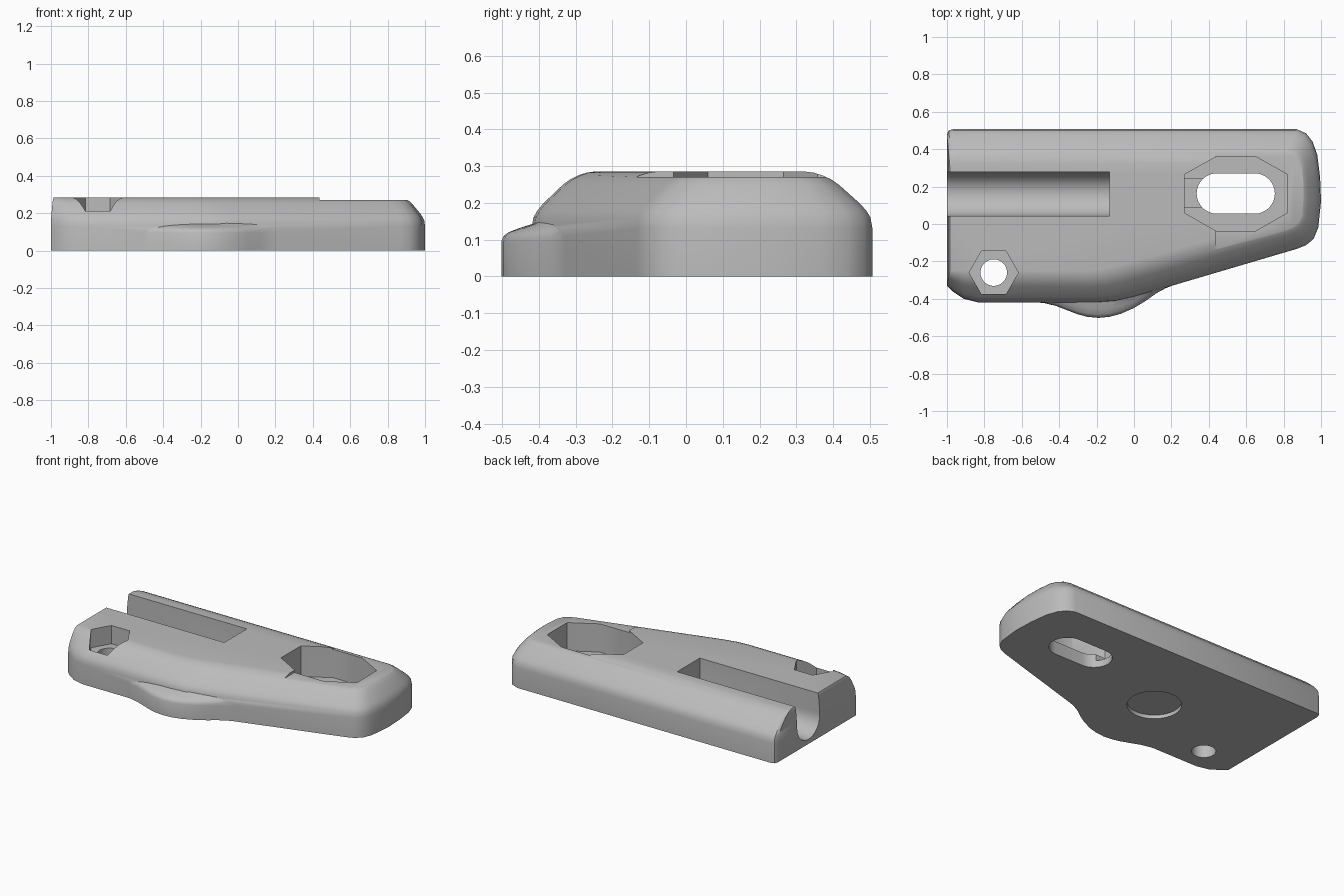
import bpy, bmesh, math

cube = bpy.data.objects.get("Cube")
if cube:
    bpy.data.objects.remove(cube, do_unlink=True)

grey = bpy.data.materials.new("plain grey")
grey.use_nodes = True
colour = (0.5, 0.5, 0.5, 1)
grey.diffuse_color = colour
grey.node_tree.nodes["Principled BSDF"].inputs["Base Color"].default_value = colour


def loft(name, outer, inner, profile):
    """Skin rings that blend from the outer outline to the inner one."""
    bm = bmesh.new()
    rings = []
    for t, z in profile:
        rings.append([bm.verts.new((a[0] + (b[0] - a[0]) * t, a[1] + (b[1] - a[1]) * t, z))
                      for a, b in zip(outer, inner)])
    n = len(outer)
    for low, high in zip(rings, rings[1:]):
        for i in range(n):
            j = (i + 1) % n
            bm.faces.new((low[i], low[j], high[j], high[i]))
    bm.faces.new(rings[0])
    bm.faces.new(rings[-1])
    bmesh.ops.recalc_face_normals(bm, faces=bm.faces)
    mesh = bpy.data.meshes.new(name)
    bm.to_mesh(mesh)
    bm.free()
    obj = bpy.data.objects.new(name, mesh)
    bpy.context.collection.objects.link(obj)
    mesh.materials.append(grey)
    return obj


def prism(name, outline, z0, z1):
    return loft(name, outline, outline, [(0, z0), (0, z1)])


def ngon(x, y, r, n):
    return [(x + r * math.cos(math.tau * i / n), y + r * math.sin(math.tau * i / n)) for i in range(n)]


def box(x0, x1, y0, y1):
    return [(x0, y0), (x1, y0), (x1, y1), (x0, y1)]


def stadium(x0, x1, y, r, n=16):
    points = []
    for i in range(2 * n + 2):
        right = i <= n
        a = math.pi * ((i if right else i - 1) / n - 0.5)
        points.append(((x1 if right else x0) + r * math.cos(a), y + r * math.sin(a)))
    return points


def combine(target, tool, operation):
    mod = target.modifiers.new(tool.name, "BOOLEAN")
    mod.operation = operation
    mod.solver = "EXACT"
    mod.object = tool
    bpy.context.view_layer.objects.active = target
    bpy.ops.object.modifier_apply(modifier=mod.name)
    bpy.data.objects.remove(tool, do_unlink=True)


# Body: base outline paired with the outline of its flat top
pairs = [
    ((-1, -.33), (-.985, -.25)), ((-.97, -.36), (-.96, -.25)), ((-.91, -.4), (-.91, -.25)),
    ((-.83, -.42), (-.83, -.25)), ((-.2, -.42), (-.26, -.25)), ((-.1, -.413), (-.18, -.243)),
    ((0, -.39), (-.1, -.225)), ((.87, -.133), (.78, .015)), ((.92, -.113), (.82, .03)),
    ((.96, -.08), (.845, .05)), ((.985, -.02), (.86, .08)), ((1, .12), (.865, .15)),
    ((.995, .25), (.865, .22)), ((.98, .37), (.86, .28)), ((.955, .44), (.845, .305)),
    ((.92, .485), (.82, .32)), ((.87, .507), (.79, .325)), ((-.97, .507), (-.96, .325)),
    ((-.99, .5), (-.975, .32)), ((-1, .48), (-.985, .31)),
]
body = loft("bracket_body", [p[0] for p in pairs], [p[1] for p in pairs],
            [(0, 0), (0, .13), (.03, .16), (.09, .178), (.18, .197), (.5, .249),
             (.62, .264), (.75, .275), (.88, .282), (1, .285)])

# Low rounded bulge on the front edge
edge = [(-.56, -.415), (-.48, -.423), (-.42, -.437), (-.36, -.46), (-.3, -.483), (-.25, -.496),
        (-.19, -.502), (-.13, -.496), (-.07, -.48), (0, -.449), (.06, -.413), (.12, -.37),
        (.17, -.343), (.25, -.312)]
back = [(.25, -.25), (-.56, -.25)]
crest = [(x, max(y, -.375 + .25 * max(0, x + .05))) for x, y in edge]
bulge = loft("front_bulge", edge + back, crest + back,
             [(0, 0), (0, .095), (.05, .11), (.15, .12), (.4, .132), (.7, .144), (1, .165)])
combine(body, bulge, "UNION")

# Lowered top at the slotted end
combine(body, prism("top_step", box(.435, 1.2, -.7, .7), .27, .5), "DIFFERENCE")

# Round-bottomed groove, open at the left-hand end
groove = stadium(0, .4, .16, .117)
channel = prism("groove", [(u + .147, y) for u, y in groove], -1.2, -.13)
for v in channel.data.vertices:
    u, y, x = v.co
    v.co = (x, y, u)
channel.data.flip_normals()
combine(body, channel, "DIFFERENCE")

# Hexagonal nut recess with its bolt hole
combine(body, prism("nut_recess", ngon(-.75, -.26, .132, 6), .165, .5), "DIFFERENCE")
combine(body, prism("bolt_hole", ngon(-.75, -.26, .071, 32), -.1, .4), "DIFFERENCE")

# Elongated recess, through slot and a relief channel at its inner end
recess = [(.27, .06), (.44, -.037), (.65, -.037), (.82, .06),
          (.82, .265), (.65, .36), (.44, .36), (.27, .265)]
combine(body, prism("slot_recess", recess, .085, .5), "DIFFERENCE")
combine(body, prism("adjusting_slot", stadium(.443, .645, .163, .108), -.1, .4), "DIFFERENCE")
combine(body, prism("slot_relief", box(.27, .42, .09, .24), .045, .3), "DIFFERENCE")

# Shallow round pocket underneath
combine(body, prism("base_pocket", ngon(-.18, -.03, .16, 48), -.1, .024), "DIFFERENCE")

bpy.ops.object.select_all(action="DESELECT")
body.select_set(True)
bpy.context.view_layer.objects.active = body
bpy.ops.object.shade_smooth_by_angle(angle=math.radians(32))
